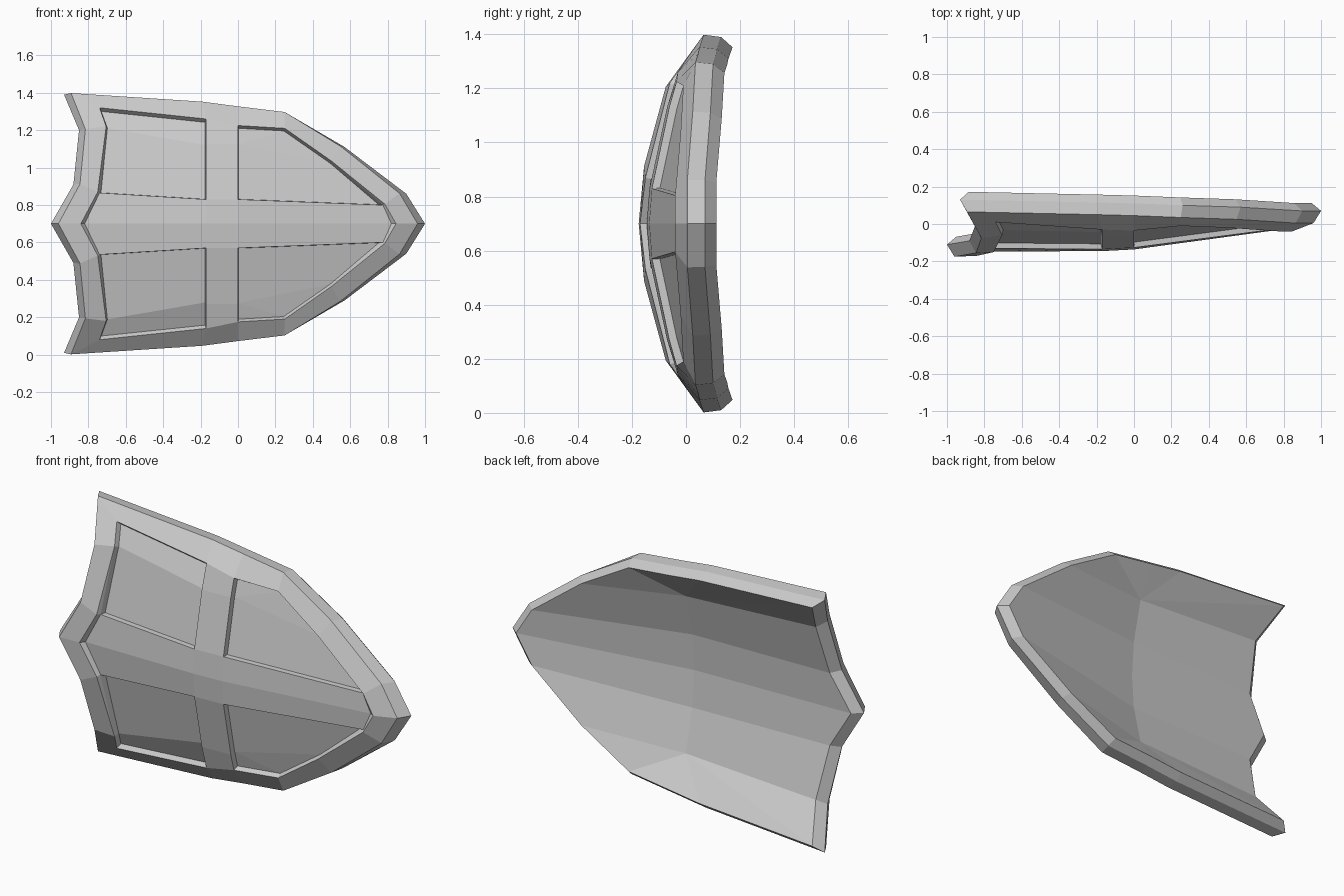
import bpy, bmesh

if "Cube" in bpy.data.objects:
    bpy.data.objects.remove(bpy.data.objects["Cube"])

# Upper half outline (x, depth y, half width v), from the left notch round to the tip
OUTER = [(-1, -.11, 0), (-.88, -.09, .21), (-.85, -.01, .5), (-.93, .13, .69), (-.2, .115, .645),
         (0, .11, .62), (.26, .10, .59), (.57, .09, .41), (.90, .07, .16), (1, .07, 0)]
# Inner edge of the raised frame, point for point with the outline
INNER = [(-.84, -.17, 0), (-.75, -.15, .17), (-.705, -.06, .52), (-.74, .01, .62), (-.17, -.03, .56),
         (0, -.035, .525), (.25, -.01, .51), (.5, -.02, .335), (.785, -.04, .105), (.845, -.04, 0)]

bm = bmesh.new()


def verts(points):
    return [bm.verts.new(p) for p in points]


def face(*vs):
    return bm.faces.new(vs)


def bridge(a, b):
    for i in range(len(a) - 1):
        face(a[i], a[i + 1], b[i + 1], b[i])


# Rim: bevelled front, widest line and bevelled back
mid = verts(OUTER)
front = verts([(x * .96, y - .065, v * 1.012) for x, y, v in OUTER])
back = verts([(x * .95, y + .042, v * .945) for x, y, v in OUTER])
inner = verts(INNER)
bridge(inner, front)
bridge(front, mid)
bridge(mid, back)

# Spine and crossbar, a step below the frame ends
s0, s1, s2, s3 = verts([(-.82, -.147, 0), (-.74, -.13, .165), (.775, -.025, .1), (.82, -.025, 0)])
c0, c1 = verts([(-.17, -.145, 0), (0, -.136, 0)])
a0, a1 = verts([(-.17, -.135, .13), (0, -.126, .13)])
e0, e1 = verts([(-.17, -.07, .43), (0, -.062, .43)])
face(inner[0], inner[1], s1, s0)
face(inner[8], inner[9], s3, s2)
face(inner[1], inner[2], s1)
face(inner[7], inner[8], s2)
face(s0, s1, a0, c0)
face(c0, a0, a1, c1)
face(c1, a1, s2, s3)
face(a0, e0, e1, a1)
face(e0, inner[4], inner[5], e1)

# Sunken panels
left = [face(s1, inner[2], e0, a0), face(inner[2], inner[3], inner[4], e0)]
right = [face(a1, e1, inner[7], s2), face(e1, inner[6], inner[7]), face(e1, inner[5], inner[6])]

# Hollow back with one crease across the middle
b0, b1, b2 = verts([(-.02, -.04, 0), (-.02, -.025, .2), (-.02, .03, .43)])
face(back[0], back[1], b1, b0)
face(back[1], back[2], b2, b1)
for i in (2, 3, 4, 5, 6):
    face(back[i], back[i + 1], b2)
face(b2, back[7], back[8], b1)
face(b1, back[8], back[9], b0)

bmesh.ops.recalc_face_normals(bm, faces=bm.faces[:])
for panel in (left, right):
    bmesh.ops.inset_region(bm, faces=panel, thickness=.007, depth=-.028, use_even_offset=True)

mesh = bpy.data.meshes.new("shield")
bm.to_mesh(mesh)
bm.free()
shield = bpy.data.objects.new("shield", mesh)
bpy.context.collection.objects.link(shield)
shield.location.z = .7

# Lower half
mirror = shield.modifiers.new("Mirror", 'MIRROR')
mirror.use_axis = (False, False, True)
